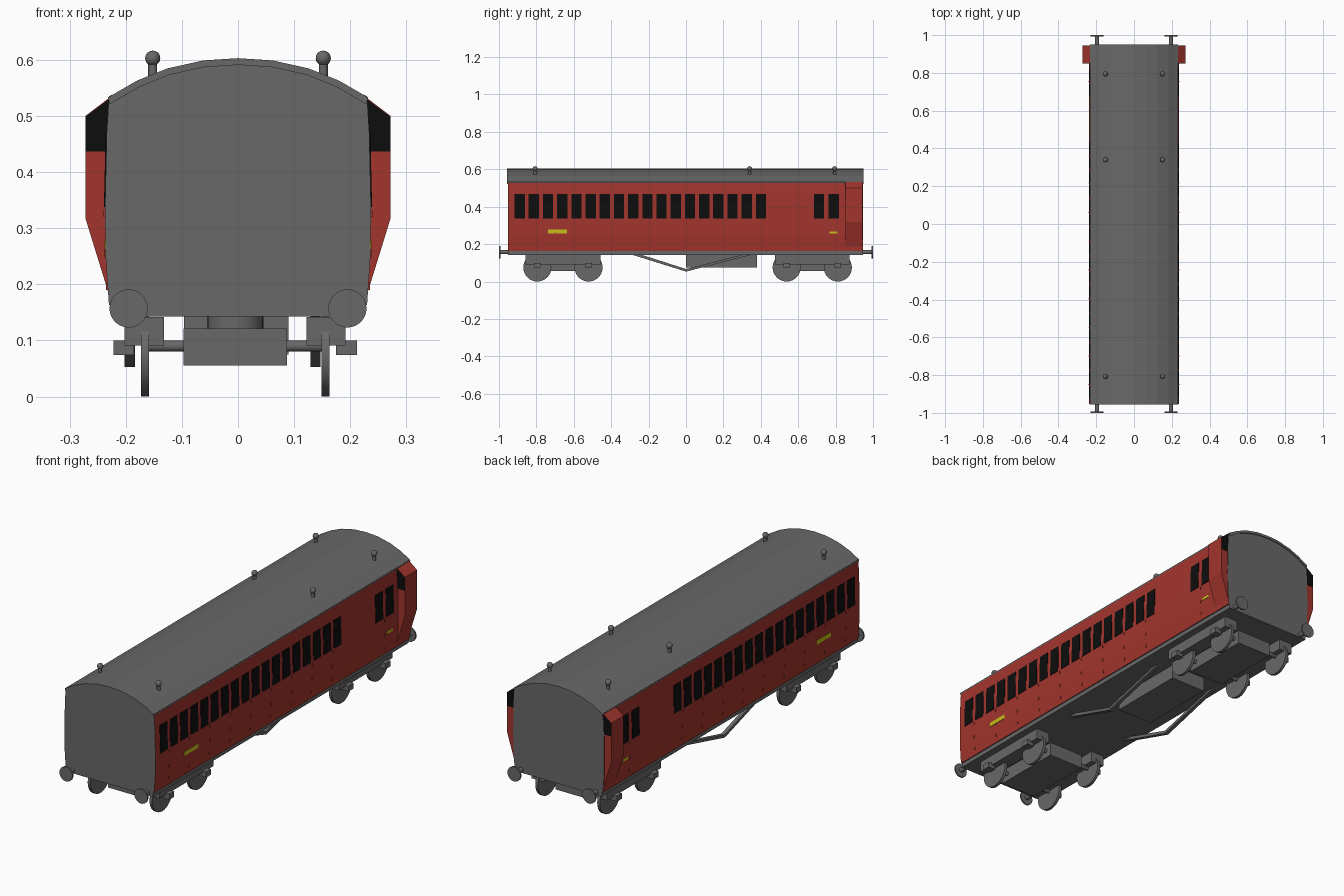
import bpy, bmesh, math
from mathutils import Vector

if "Cube" in bpy.data.objects:
    bpy.data.objects.remove(bpy.data.objects["Cube"])


def material(name, rgb):
    m = bpy.data.materials.new(name)
    m.diffuse_color = (*rgb, 1)
    m.use_nodes = True
    m.node_tree.nodes["Principled BSDF"].inputs["Base Color"].default_value = m.diffuse_color
    return m


RED = material("carriage red", (0.36, 0.035, 0.026))
GREY = material("dark grey", (0.14, 0.14, 0.14))
BLACK = material("window black", (0.004, 0.004, 0.004))
YELLOW = material("yellow", (0.58, 0.53, 0.01))


def finish(name, bm, *mats):
    bmesh.ops.recalc_face_normals(bm, faces=bm.faces)
    me = bpy.data.meshes.new(name)
    bm.to_mesh(me)
    bm.free()
    for m in mats:
        me.materials.append(m)
    ob = bpy.data.objects.new(name, me)
    bpy.context.collection.objects.link(ob)
    return ob


def add_box(bm, x0, x1, y0, y1, z0, z1):
    vs = bmesh.ops.create_cube(bm, size=1)["verts"]
    for v in vs:
        v.co = Vector(((x0 + x1) / 2 + v.co.x * (x1 - x0),
                       (y0 + y1) / 2 + v.co.y * (y1 - y0),
                       (z0 + z1) / 2 + v.co.z * (z1 - z0)))


def box(name, mat, *dims):
    bm = bmesh.new()
    add_box(bm, *dims)
    return finish(name, bm, mat)


def cylinder(name, mat, a, b, r, n=24):
    a, b = Vector(a), Vector(b)
    bm = bmesh.new()
    vs = bmesh.ops.create_cone(bm, cap_ends=True, segments=n, radius1=r, radius2=r,
                               depth=(b - a).length)["verts"]
    rot = (b - a).to_track_quat('Z', 'Y')
    for v in vs:
        v.co = rot @ v.co + (a + b) / 2
    ob = finish(name, bm, mat)
    for p in ob.data.polygons:
        p.use_smooth = len(p.vertices) == 4
    return ob


def add_prism(bm, points, axis, a, b):
    """Extrude a closed profile along 'y' (x,z points) or 'x' (y,z points)."""
    place = (lambda p, t: (p[0], t, p[1])) if axis == 'y' else (lambda p, t: (t, p[0], p[1]))
    ra = [bm.verts.new(place(p, a)) for p in points]
    rb = [bm.verts.new(place(p, b)) for p in points]
    bm.faces.new(ra)
    bm.faces.new(rb[::-1])
    for i in range(len(points)):
        j = (i + 1) % len(points)
        bm.faces.new((ra[i], ra[j], rb[j], rb[i]))


# Body shell: gently curved red sides, grey ends
SIDE = [(0.23, 0.163), (0.236, 0.25), (0.237, 0.336), (0.234, 0.47), (0.23, 0.535)]
ARC = [(0.232, 0.533), (0.18, 0.563), (0.125, 0.585), (0.062, 0.599), (0, 0.603)]


def mirrored(pts):
    return pts + [(-x, z) for x, z in reversed(pts) if x > 0]


def side_x(z):
    for (xa, za), (xb, zb) in zip(SIDE, SIDE[1:]):
        if z <= zb:
            return xa + (xb - xa) * (z - za) / (zb - za)
    return SIDE[-1][0]


bm = bmesh.new()
add_prism(bm, mirrored(SIDE + [(x, z - 0.004) for x, z in ARC[1:]]), 'y', -0.952, 0.946)
body = finish("body_shell", bm, RED, GREY)
for p in body.data.polygons:
    p.material_index = 0 if abs(p.normal.x) > 0.9 else 1

# Roof skin
bm = bmesh.new()
inner = [(x * 0.985, z - 0.012) for x, z in ARC]
add_prism(bm, mirrored(ARC) + mirrored(inner)[::-1], 'y', -0.956, 0.95)
finish("roof", bm, GREY)


# Thin plates following both sides
def side_plates(name, mat, rects, lift=0.002):
    bm = bmesh.new()
    for s in (-1, 1):
        for y0, y1, z0, z1 in rects:
            prof = [(s * (side_x(z) + d), z) for z, d in
                    ((z0, -0.002), (z1, -0.002), (z1, lift), (z0, lift))]
            add_prism(bm, prof, 'y', y0, y1)
    finish(name, bm, mat)


starts = [-0.917 + i * 0.0759 for i in range(18)] + [0.684, 0.763]
side_plates("side_windows", BLACK, [(y, y + 0.055, 0.338, 0.469) for y in starts])
side_plates("side_labels", YELLOW, [(-0.737, -0.635, 0.257, 0.277), (0.768, 0.81, 0.256, 0.268)])
side_plates("door_hinges", RED, [(y - 0.011, y - 0.007, z, z + 0.012)
                                 for y in starts[1::2] for z in (0.19, 0.25, 0.32)], 0.003)

# Guard's lookouts with windows front and back
for s, side in ((-1, "left"), (1, "right")):
    bm = bmesh.new()
    add_prism(bm, [(s * x, z) for x, z in
                   ((0.22, 0.185), (0.231, 0.185), (0.272, 0.318), (0.272, 0.5),
                    (0.23, 0.532), (0.22, 0.532))], 'y', 0.852, 0.943)
    finish(side + "_lookout", bm, RED)
    bm = bmesh.new()
    for y in (0.851, 0.942):
        add_prism(bm, [(s * x, z) for x, z in
                       ((0.23, 0.437), (0.2715, 0.437), (0.2715, 0.499), (0.23, 0.53))],
                  'y', y, y + 0.002)
    finish(side + "_lookout_windows", bm, BLACK)

# Roof ventilators
for y in (-0.807, 0.34, 0.795):
    for x in (-0.152, 0.152):
        cylinder("ventilator_stem", GREY, (x, y, 0.56), (x, y, 0.6), 0.008, 12)
        bm = bmesh.new()
        bmesh.ops.create_uvsphere(bm, u_segments=16, v_segments=10, radius=0.0135)
        bmesh.ops.translate(bm, verts=bm.verts, vec=(x, y, 0.603))
        cap = finish("ventilator_cap", bm, GREY)
        cap.data.shade_smooth()

# Underframe, equipment box and buffers
box("underframe", GREY, -0.225, 0.225, -0.952, 0.946, 0.143, 0.168)
box("equipment_box", GREY, -0.096, 0.09, 0.0, 0.38, 0.075, 0.15)
for s in (-1, 1):
    for x in (-0.195, 0.195):
        cylinder("buffer_shank", GREY, (x, s * 0.94, 0.157), (x, s * 0.996, 0.157), 0.011, 16)
        cylinder("buffer_head", GREY, (x, s * 0.993, 0.157), (x, s, 0.157), 0.034, 32)

# Truss rods
for x in (-0.193, 0.138):
    bm = bmesh.new()
    add_prism(bm, [(-0.31, 0.15), (0.0, 0.053), (0.38, 0.15), (0.32, 0.15),
                   (0.0, 0.068), (-0.26, 0.15)][:3] +
              [(0.33, 0.15), (0.0, 0.067), (-0.26, 0.15)], 'x', x - 0.009, x + 0.009)
    finish("truss_rod", bm, GREY)

# Bogies: pivot, centre block, side frames, axles, wheels and axle boxes
OFF = -0.005
for yc in (-0.658, 0.675):
    cylinder("bogie_pivot", GREY, (OFF, yc, 0.115), (OFF, yc, 0.15), 0.05)
    box("bogie_block", GREY, OFF - 0.092, OFF + 0.092, yc - 0.17, yc + 0.17, 0.055, 0.121)
    for s in (-1, 1):
        f = sorted((OFF + s * 0.127, OFF + s * 0.197))
        box("bogie_side_frame", GREY, *f, yc - 0.2, yc + 0.2, 0.091, 0.142)
    for ya in (yc - 0.137, yc + 0.137):
        cylinder("axle", GREY, (OFF - 0.16, ya, 0.09), (OFF + 0.16, ya, 0.09), 0.01, 16)
        for s in (-1, 1):
            w = OFF + s * 0.161
            cylinder("wheel", GREY, (w - 0.007, ya, 0.075), (w + 0.007, ya, 0.075), 0.075, 32)
            a = sorted((OFF + s * 0.18, OFF + s * 0.217))
            box("axle_box", GREY, *a, ya - 0.018, ya + 0.018, 0.074, 0.1)
